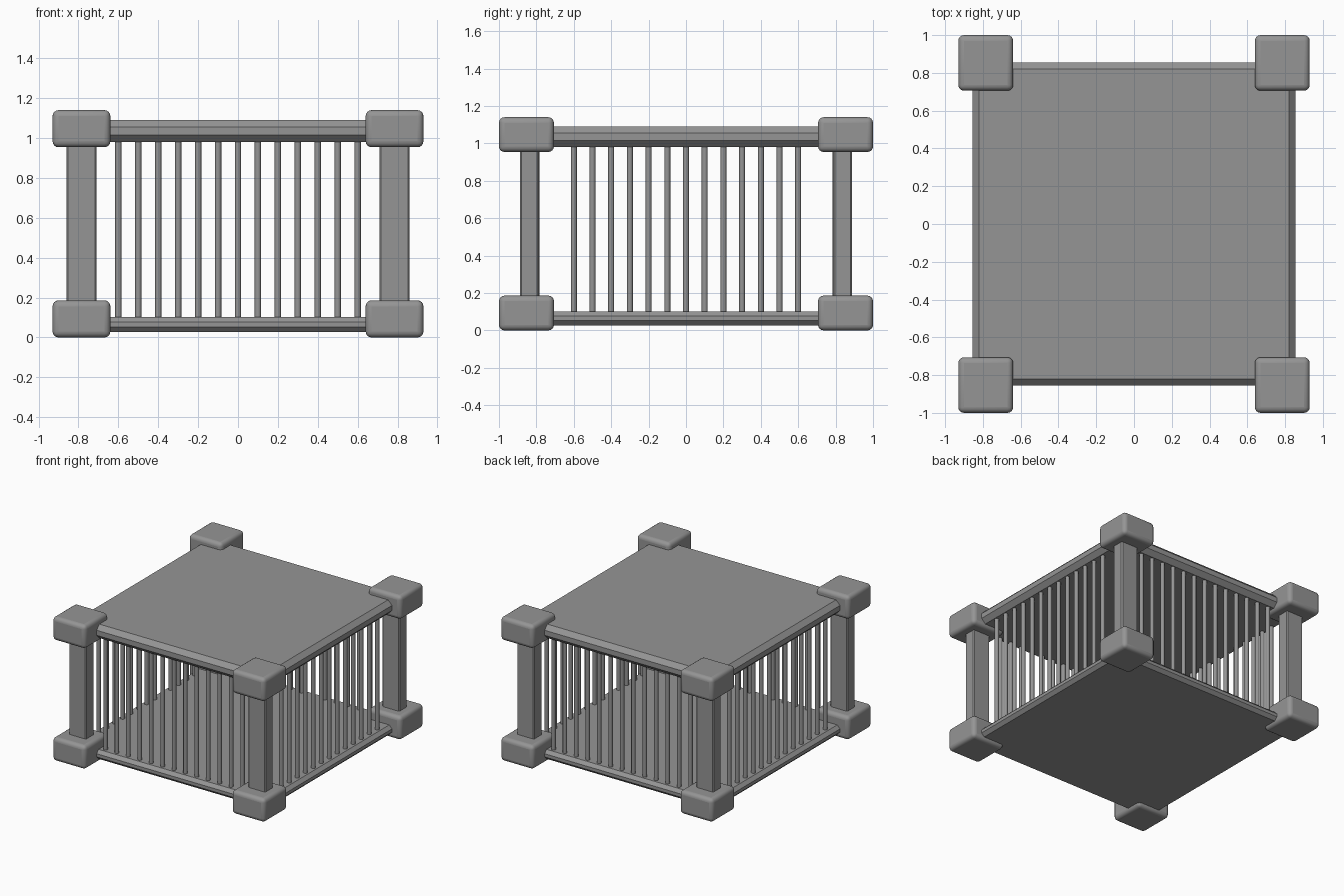
import bpy

if "Cube" in bpy.data.objects:
    bpy.data.objects.remove(bpy.data.objects["Cube"], do_unlink=True)

GREY = (0.3, 0.3, 0.3, 1)
metal = bpy.data.materials.new("plain grey")
metal.use_nodes = True
metal.diffuse_color = GREY
metal.node_tree.nodes["Principled BSDF"].inputs["Base Color"].default_value = GREY


def box(name, centre, size, bevel, segments):
    bpy.ops.mesh.primitive_cube_add(size=1, location=centre)
    ob = bpy.context.object
    ob.name = name
    ob.scale = size
    bpy.ops.object.transform_apply(location=False, rotation=False, scale=True)
    mod = ob.modifiers.new("bevel", "BEVEL")
    mod.width, mod.segments = bevel, segments
    ob.data.materials.append(metal)
    if segments > 1:
        bpy.ops.object.shade_smooth_by_angle()
        ob.data.shade_smooth()
    return ob


def bar(name, x, y):
    bpy.ops.mesh.primitive_cylinder_add(vertices=12, radius=0.016, depth=0.92,
                                        location=(x, y, 0.54))
    bpy.context.object.name = name
    bpy.context.object.data.materials.append(metal)
    bpy.ops.object.shade_smooth_by_angle()


# Floor and roof slabs with chamfered rims
box("floor_slab", (0, 0, 0.065), (1.71, 1.71, 0.075), 0.025, 1)
box("roof_slab", (0, 0, 1.035), (1.71, 1.71, 0.11), 0.035, 1)

# Corner posts with rounded end blocks
for side, sx in (("left", 1), ("right", -1)):
    for end, sy in (("front", -1), ("back", 1)):
        place = f"{end}_{side}"
        box(f"post_{place}", (sx * 0.785, sy * 0.838, 0.57), (0.15, 0.1, 0.85), 0.008, 1)
        for level, z in (("lower", 0.093), ("upper", 1.047)):
            box(f"{level}_block_{place}", (sx * 0.785, sy * 0.853, z),
                (0.29, 0.294, 0.186), 0.03, 4)

# Upright bars on all four sides
for i in range(-6, 7):
    for s in (-1, 1):
        bar("back_bar" if s > 0 else "front_bar", i / 10, s * 0.8)
        bar("left_bar" if s > 0 else "right_bar", s * 0.8, i / 10)
